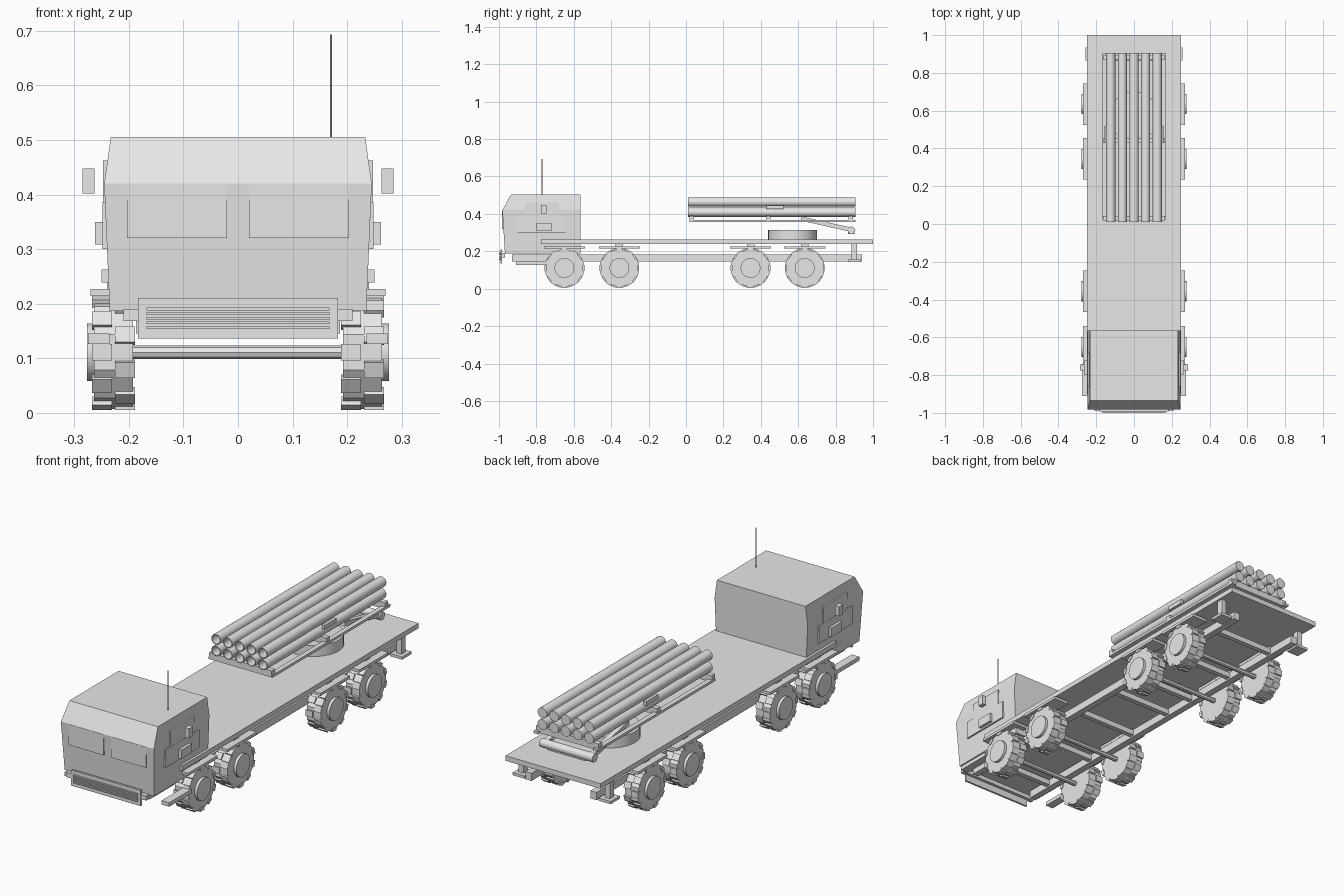
import bpy, bmesh, math
from mathutils import Matrix, Vector

cube = bpy.data.objects.get("Cube")
if cube:
    bpy.data.objects.remove(cube, do_unlink=True)

grey = bpy.data.materials.new("plain grey")
grey.use_nodes = True
grey.diffuse_color = (0.8, 0.8, 0.8, 1)
grey.node_tree.nodes["Principled BSDF"].inputs["Base Color"].default_value = (0.8, 0.8, 0.8, 1)


def finish(name, bm, smooth=False):
    bmesh.ops.recalc_face_normals(bm, faces=bm.faces)
    mesh = bpy.data.meshes.new(name)
    bm.to_mesh(mesh)
    bm.free()
    mesh.materials.append(grey)
    ob = bpy.data.objects.new(name, mesh)
    bpy.context.collection.objects.link(ob)
    if smooth:
        bpy.ops.object.select_all(action='DESELECT')
        ob.select_set(True)
        bpy.context.view_layer.objects.active = ob
        bpy.ops.object.shade_smooth_by_angle(angle=math.radians(40))
    return ob


def add_box(bm, x, y, z, turn=Matrix()):
    """Box given by its (low, high) range on each axis."""
    mid = Vector([(a + b) / 2 for a, b in (x, y, z)])
    size = [b - a for a, b in (x, y, z)]
    bmesh.ops.create_cube(bm, size=1, matrix=turn @ Matrix.Translation(mid) @ Matrix.Diagonal((*size, 1)))


def box(name, x, y, z):
    bm = bmesh.new()
    add_box(bm, x, y, z)
    return finish(name, bm)


def pair(name, x, y, z):
    box("left_" + name, x, y, z)
    box("right_" + name, (-x[1], -x[0]), y, z)


def add_rod(bm, start, end, r, sides):
    a, b = Vector(start), Vector(end)
    turn = (b - a).to_track_quat('Z', 'Y').to_matrix().to_4x4()
    bmesh.ops.create_cone(bm, cap_ends=True, segments=sides, radius1=r, radius2=r,
                          depth=(b - a).length, matrix=Matrix.Translation((a + b) / 2) @ turn)


def rod(name, start, end, r, sides=24):
    bm = bmesh.new()
    add_rod(bm, start, end, r, sides)
    return finish(name, bm, sides > 12)


# Cab: stacked rectangular sections, narrowing to the roof
bm = bmesh.new()
rings = []
for half, front, z in ((0.235, -0.968, 0.187), (0.245, -0.982, 0.42), (0.233, -0.935, 0.505)):
    rings.append([bm.verts.new(p) for p in ((-half, front, z), (half, front, z),
                                            (half, -0.565, z), (-half, -0.565, z))])
for low, high in zip(rings, rings[1:]):
    for i in range(4):
        j = (i + 1) % 4
        bm.faces.new((low[i], low[j], high[j], high[i]))
bm.faces.new(rings[0])
bm.faces.new(rings[-1])
finish("cab", bm)

# Cab fittings
pair("windscreen", (0.02, 0.203), (-0.983, -0.974), (0.32, 0.418))
pair("door_panel", (0.235, 0.248), (-0.9, -0.645), (0.3, 0.385))
pair("door_window", (0.235, 0.247), (-0.86, -0.68), (0.385, 0.462))
pair("door_handle", (0.24, 0.262), (-0.8, -0.72), (0.308, 0.35))
pair("mirror", (0.263, 0.285), (-0.775, -0.745), (0.402, 0.448))
rod("antenna", (0.17, -0.77, 0.5), (0.17, -0.77, 0.693), 0.002, 6)

# Bumper and grille
box("bumper_panel", (-0.183, 0.183), (-0.993, -0.983), (0.136, 0.21))
box("bumper_bar", (-0.21, 0.21), (-0.99, -0.968), (0.168, 0.19))
for i in range(5):
    z = 0.154 + i * 0.0085
    box("grille_slat", (-0.168, 0.168), (-1, -0.99), (z, z + 0.005))

# Bed and chassis
box("bed", (-0.25, 0.25), (-0.775, 1), (0.239, 0.263))
pair("chassis_rail", (0.155, 0.187), (-0.93, 0.94), (0.145, 0.182))
for y in (-0.8, -0.5, -0.2, 0.05, 0.22, 0.49, 0.78):
    box("cross_member", (-0.16, 0.16), (y - 0.012, y + 0.012), (0.152, 0.178))
pair("step", (0.235, 0.275), (-0.91, -0.74), (0.126, 0.145))
pair("jack_leg", (0.215, 0.24), (0.885, 0.915), (0.15, 0.24))
pair("jack_foot", (0.195, 0.258), (0.865, 0.935), (0.143, 0.156))


def wheel(x, y):
    side = 1 if x > 0 else -1
    bm = bmesh.new()
    place = Matrix.Translation((x, y, 0.111))
    # Tyre, with paired tread blocks on alternating sides
    add_rod(bm, (x - 0.036, y, 0.111), (x + 0.036, y, 0.111), 0.104, 10)
    for i in range(20):
        turn = place @ Matrix.Rotation(i * math.tau / 20, 4, 'X')
        x_range = (-0.039, -0.003) if i % 2 else (0.003, 0.039)
        add_box(bm, x_range, (-0.015, 0.015), (0.09, 0.106), turn)
    finish("wheel", bm)
    rod("hub", (x, y, 0.111), (x + side * 0.049, y, 0.111), 0.053)
    rod("axle", (0, y, 0.111), (x, y, 0.111), 0.012, 8)


# Wheels and fenders
for y in (-0.65, -0.356, 0.345, 0.635):
    wheel(0.228, y)
    wheel(-0.228, y)
    pair("fender", (0.19, 0.27), (y - 0.11, y + 0.11), (0.214, 0.227))
    pair("fender_bracket", (0.2, 0.24), (y - 0.02, y + 0.02), (0.225, 0.241))

# Turntable and elevating gear
rod("turntable", (0, 0.57, 0.262), (0, 0.57, 0.315), 0.131, 32)
rod("pivot_tube", (-0.14, 0.885, 0.312), (0.14, 0.885, 0.312), 0.02)
box("pivot_block", (-0.1, 0.1), (0.865, 0.9), (0.292, 0.305))
for x in (-0.12, 0.12):
    bm = bmesh.new()
    length = math.hypot(0.27, 0.06)
    turn = Matrix.Translation((x, 0.885, 0.315)) @ Matrix.Rotation(-math.atan2(0.06, 0.27), 4, 'X')
    add_box(bm, (-0.012, 0.012), (-length, 0), (-0.011, 0.011), turn)
    finish("lift_arm", bm)

# Cradle frame beneath the tubes
pair("cradle_rail", (0.145, 0.168), (0.02, 0.905), (0.356, 0.368))
for y in (0.03, 0.44, 0.88):
    box("cradle_bar", (-0.165, 0.165), (y - 0.012, y + 0.012), (0.357, 0.388))
pair("tube_bracket", (0.14, 0.155), (0.43, 0.52), (0.425, 0.445))

# Launch tubes: open at the front, closed at the rear
for z in (0.409, 0.464):
    for column in range(-2, 3):
        bm = bmesh.new()
        add_rod(bm, (0, 0.905, 0), (0, 0.01, 0), 0.0245, 20)
        bmesh.ops.translate(bm, verts=bm.verts, vec=(column * 0.0615, 0, z))
        mouth = min(bm.faces, key=lambda f: f.calc_center_median().y)
        bmesh.ops.inset_region(bm, faces=[mouth], thickness=0.004)
        bore = bmesh.ops.extrude_discrete_faces(bm, faces=[mouth])["faces"][0]
        bmesh.ops.translate(bm, verts=bore.verts, vec=(0, 0.8, 0))
        finish("launch_tube", bm, True)
